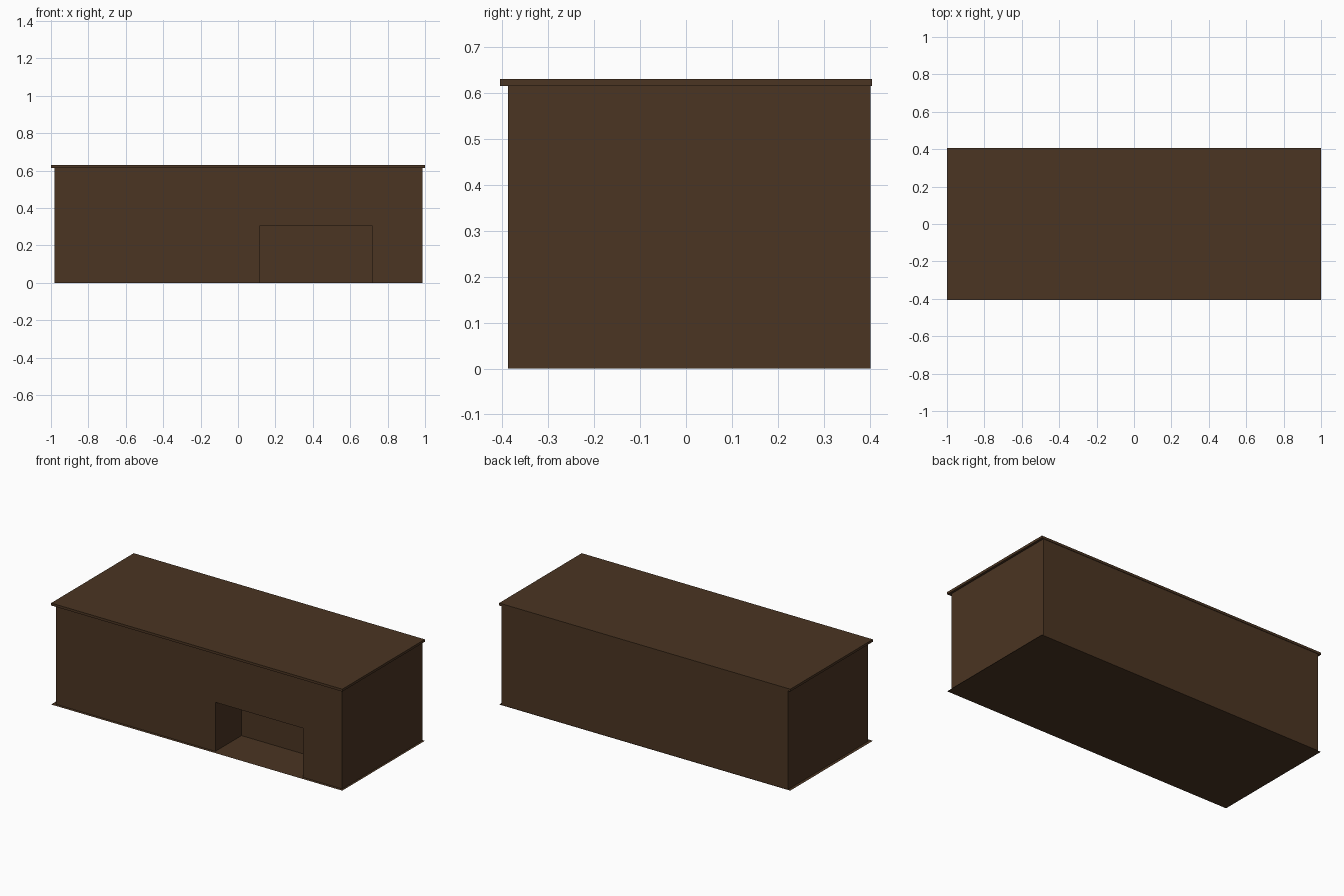
import bpy

if "Cube" in bpy.data.objects:
    bpy.data.objects.remove(bpy.data.objects["Cube"])

brown = bpy.data.materials.new("dark_brown")
brown.diffuse_color = (0.07, 0.035, 0.016, 1)
brown.use_nodes = True
brown.node_tree.nodes["Principled BSDF"].inputs["Base Color"].default_value = brown.diffuse_color


def box(name, x0, x1, y0, y1, z0, z1):
    bpy.ops.mesh.primitive_cube_add(
        size=1, location=((x0 + x1) / 2, (y0 + y1) / 2, (z0 + z1) / 2))
    ob = bpy.context.object
    ob.name = name
    ob.scale = (x1 - x0, y1 - y0, z1 - z0)
    bpy.ops.object.transform_apply(location=False, rotation=False, scale=True)
    ob.data.materials.append(brown)
    return ob


# Ground slab: a thin sheet as wide as the roof
bpy.ops.mesh.primitive_plane_add(size=1)
floor = bpy.context.object
floor.name = "floor"
floor.scale = (2, 0.81, 1)
bpy.ops.object.transform_apply(location=False, rotation=False, scale=True)
floor.data.materials.append(brown)

# Main block with a recessed entrance in the front wall
walls = box("walls", -0.981, 0.986, -0.387, 0.402, 0, 0.615)
cutter = box("entrance_cutter", 0.115, 0.718, -0.6, -0.13, -0.1, 0.305)
cutter.hide_render = True
cutter.hide_viewport = True
cut = walls.modifiers.new("entrance", "BOOLEAN")
cut.operation = "DIFFERENCE"
cut.solver = "EXACT"
cut.object = cutter

# Overhanging flat roof
box("roof", -1, 1, -0.405, 0.405, 0.615, 0.63)
